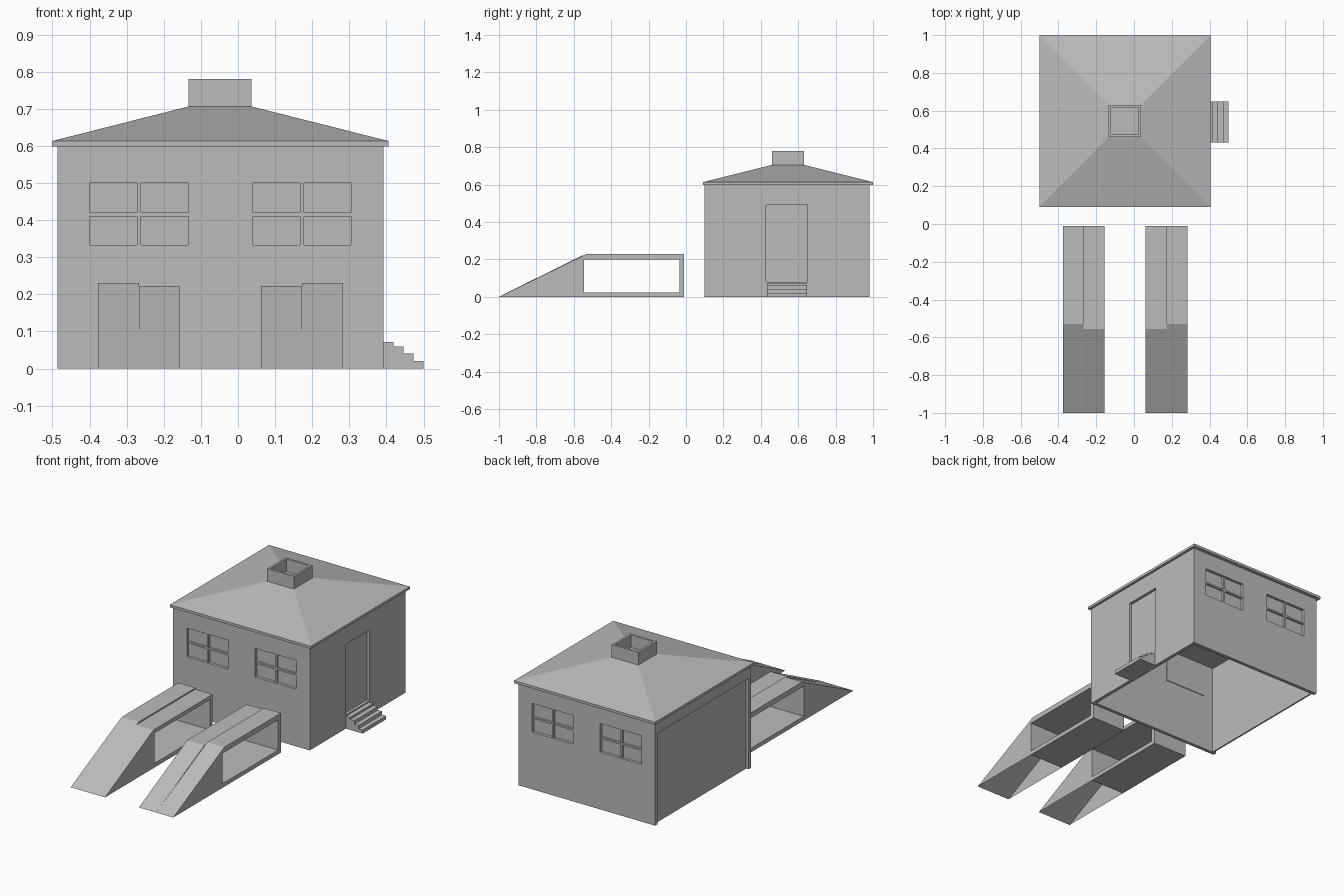
import bpy
import bmesh

cube = bpy.data.objects.get("Cube")
if cube:
    bpy.data.objects.remove(cube, do_unlink=True)

grey = bpy.data.materials.new("plain grey")
grey.use_nodes = True
grey.diffuse_color = (0.5, 0.5, 0.5, 1)
grey.node_tree.nodes["Principled BSDF"].inputs["Base Color"].default_value = (0.5, 0.5, 0.5, 1)


def add_mesh(name, verts, faces):
    mesh = bpy.data.meshes.new(name)
    mesh.from_pydata(verts, [], faces)
    bm = bmesh.new()
    bm.from_mesh(mesh)
    bmesh.ops.recalc_face_normals(bm, faces=bm.faces)
    bm.to_mesh(mesh)
    bm.free()
    mesh.materials.append(grey)
    obj = bpy.data.objects.new(name, mesh)
    bpy.context.collection.objects.link(obj)
    return obj


def prism(name, profile, x0, x1, start_cap=True, end_cap=True, skip=()):
    """Extrude a (y, z) profile along x, leaving out chosen sides."""
    n = len(profile)
    verts = [(x, y, z) for x in (x0, x1) for y, z in profile]
    faces = [(i, (i + 1) % n, n + (i + 1) % n, n + i) for i in range(n) if i not in skip]
    if start_cap:
        faces.append(tuple(range(n)))
    if end_cap:
        faces.append(tuple(range(n, 2 * n)))
    return add_mesh(name, verts, faces)


def box(name, x, y, z):
    return prism(name, [(y[0], z[0]), (y[1], z[0]), (y[1], z[1]), (y[0], z[1])], x[0], x[1])


def cut(target, x, y, z):
    cutter = box("cutter", x, y, z)
    cutter.hide_render = True
    mod = target.modifiers.new("cut", "BOOLEAN")
    mod.operation = "DIFFERENCE"
    mod.solver = "EXACT"
    mod.object = cutter
    bpy.context.view_layer.objects.active = target
    bpy.ops.object.modifier_apply(modifier=mod.name)
    bpy.data.objects.remove(cutter, do_unlink=True)


CX = -0.047            # middle of the house
X0, X1 = -0.487, 0.392
Y0, Y1 = 0.10, 0.98
WALL = 0.02

# Hollow walls, open underneath
walls = box("house_walls", (X0, X1), (Y0, Y1), (0, 0.60))
cut(walls, (X0 + WALL, X1 - WALL), (Y0 + WALL, Y1 - WALL), (-0.1, 0.53))

# Windows: opening, pane and cross bars, on front and back
WZ = (0.333, 0.5)
for side, face, inward in (("front", Y0, 1), ("back", Y1, -1)):
    def depth(a, b):
        return tuple(sorted((face + inward * a, face + inward * b)))
    for hand, s in (("right", -1), ("left", 1)):
        wx = tuple(sorted((CX + s * 0.087, CX + s * 0.352)))
        mid = sum(wx) / 2
        label = f"{side}_{hand}_window"
        cut(walls, wx, depth(-0.05, 0.05), WZ)
        box(label + "_pane", wx, depth(0.016, 0.024), WZ)
        box(label + "_upright", (mid - 0.005, mid + 0.005), depth(0.003, 0.018), WZ)
        box(label + "_crossbar", wx, depth(0.004, 0.018), (0.41, 0.42))

# Side door
DY, DZ = (0.428, 0.65), (0.08, 0.49)
cut(walls, (X1 - 0.05, X1 + 0.05), DY, DZ)
box("side_door", (X1 - 0.025, X1 - 0.016), DY, DZ)

# Wide garage door in the opposite wall
GY, GZ = (Y0 + 0.021, Y1 - 0.021), (0, 0.528)
cut(walls, (X0 - 0.05, X0 + 0.05), GY, (-0.1, GZ[1]))
box("garage_door", (X0 + 0.015, X0 + 0.024), GY, GZ)

# Door steps
for i, top in enumerate((0.072, 0.06, 0.04, 0.02)):
    start = X1 + i * 0.027
    box(f"door_step_{i + 1}", (start, start + 0.027), (0.432, 0.648), (0, top))

# Hipped roof with a thin eave
RX, RY = (-0.501, 0.406), (0.09, 1.0)
HX, HY = (-0.134, 0.037), (0.46, 0.63)


def ring(x, y, z):
    return [(x[0], y[0], z), (x[1], y[0], z), (x[1], y[1], z), (x[0], y[1], z)]


def stacked(name, rings):
    verts = [v for r in rings for v in r]
    faces = [(0, 1, 2, 3), tuple(range(len(verts) - 4, len(verts)))]
    for k in range(len(rings) - 1):
        for i in range(4):
            j = (i + 1) % 4
            faces.append((4 * k + i, 4 * k + j, 4 * k + 4 + j, 4 * k + 4 + i))
    return add_mesh(name, verts, faces)


stacked("roof", [ring(RX, RY, 0.598), ring(RX, RY, 0.613), ring(HX, HY, 0.706)])

# Open chimney
T = 0.013
IX, IY = (HX[0] + T, HX[1] - T), (HY[0] + T, HY[1] - T)
stacked("chimney", [ring(HX, HY, 0.70), ring(HX, HY, 0.78), ring(IX, IY, 0.78), ring(IX, IY, 0.707)])

# Two ramps: hollow wedge, then a deck over an open passage
BACK, END = -0.545, -0.01
for hand, s in (("right", -1), ("left", 1)):
    inner, seam, outer = (CX + s * v for v in (0.109, 0.220, 0.330))
    label = f"{hand}_ramp"
    low = [(-1, 0), (-0.555, 0.222), (BACK, 0.222), (BACK, 0)]
    high = [(-1, 0), (BACK, 0.2227), (BACK, 0)]
    prism(label + "_low_slope", low, inner, seam, end_cap=False, skip=(3,))
    prism(label + "_high_slope", high, seam, outer, start_cap=False, skip=(2,))
    low_deck = [(BACK, 0.2), (BACK, 0.222), (END, 0.222), (END, 0.2)]
    high_deck = [(BACK, 0.2), (BACK, 0.2227), (-0.53, 0.23), (END, 0.23), (END, 0.2)]
    prism(label + "_low_deck", low_deck, inner, seam)
    prism(label + "_high_deck", high_deck, seam, outer)
    width = tuple(sorted((inner, outer)))
    box(label + "_end_wall", width, (-0.035, END), (0, 0.2))
    box(label + "_base", width, (BACK, -0.035), (0, 0.024))
